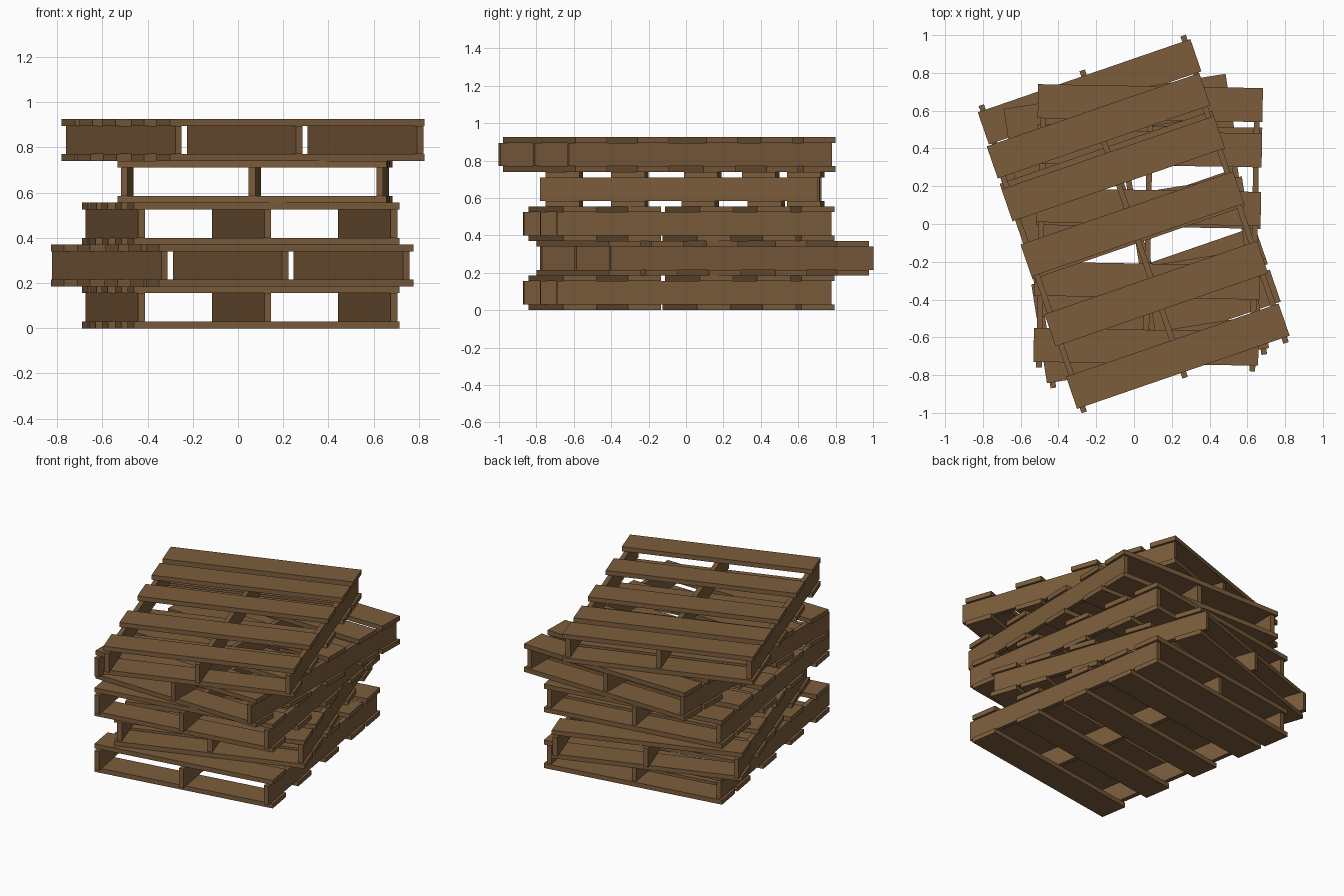
import bpy, bmesh
from math import radians
from mathutils import Matrix, Vector

if "Cube" in bpy.data.objects:
    bpy.data.objects.remove(bpy.data.objects["Cube"])

wood = bpy.data.materials.new("brown_wood")
wood.diffuse_color = (0.20, 0.11, 0.045, 1)
wood.use_nodes = True
wood.node_tree.nodes["Principled BSDF"].inputs["Base Color"].default_value = wood.diffuse_color

BOARD_L, BOARD_W, BOARD_T = 1.19, 0.18, 0.03
PALLET_H = 0.185
TOP_STARTS = [0.0, 0.35, 0.74, 1.05, 1.29]
LOW_STARTS = [0.0, 0.35, 0.725, 1.08, 1.29]


def boxes(name, parts, matrix):
    """One mesh object made of boxes given as (centre, size)."""
    bm = bmesh.new()
    for centre, size in parts:
        m = Matrix.Translation(centre) @ Matrix.Diagonal(Vector(size)).to_4x4()
        bmesh.ops.create_cube(bm, size=1, matrix=m)
    mesh = bpy.data.meshes.new(name)
    bm.to_mesh(mesh)
    bm.free()
    mesh.materials.append(wood)
    obj = bpy.data.objects.new(name, mesh)
    obj.matrix_world = matrix
    bpy.context.collection.objects.link(obj)


def deck(starts, z):
    return [((0, -0.735 + s + BOARD_W / 2, z), (BOARD_L, BOARD_W, BOARD_T)) for s in starts]


def pallet(i, x, y, angle):
    m = Matrix.Translation((x, y, i * PALLET_H)) @ Matrix.Rotation(radians(angle), 4, 'Z')
    # three long runners, sticking out a little at one end
    runners = [((sx, -0.0225, PALLET_H / 2), (0.03, 1.485, PALLET_H - 2 * BOARD_T))
               for sx in (-0.565, 0, 0.565)]
    boxes(f"pallet_{i + 1}_runners", runners, m)
    # cross boards above and below
    boxes(f"pallet_{i + 1}_top_boards", deck(TOP_STARTS, PALLET_H - BOARD_T / 2), m)
    boxes(f"pallet_{i + 1}_bottom_boards", deck(LOW_STARTS, BOARD_T / 2), m)


# the twisted stack, bottom to top
stack = [(0.012, -0.024, 9), (-0.025, 0.09, 199), (0.012, -0.024, 9),
         (0.075, -0.005, -1), (0.022, -0.09, 19)]
for i, (x, y, a) in enumerate(stack):
    pallet(i, x, y, a)
